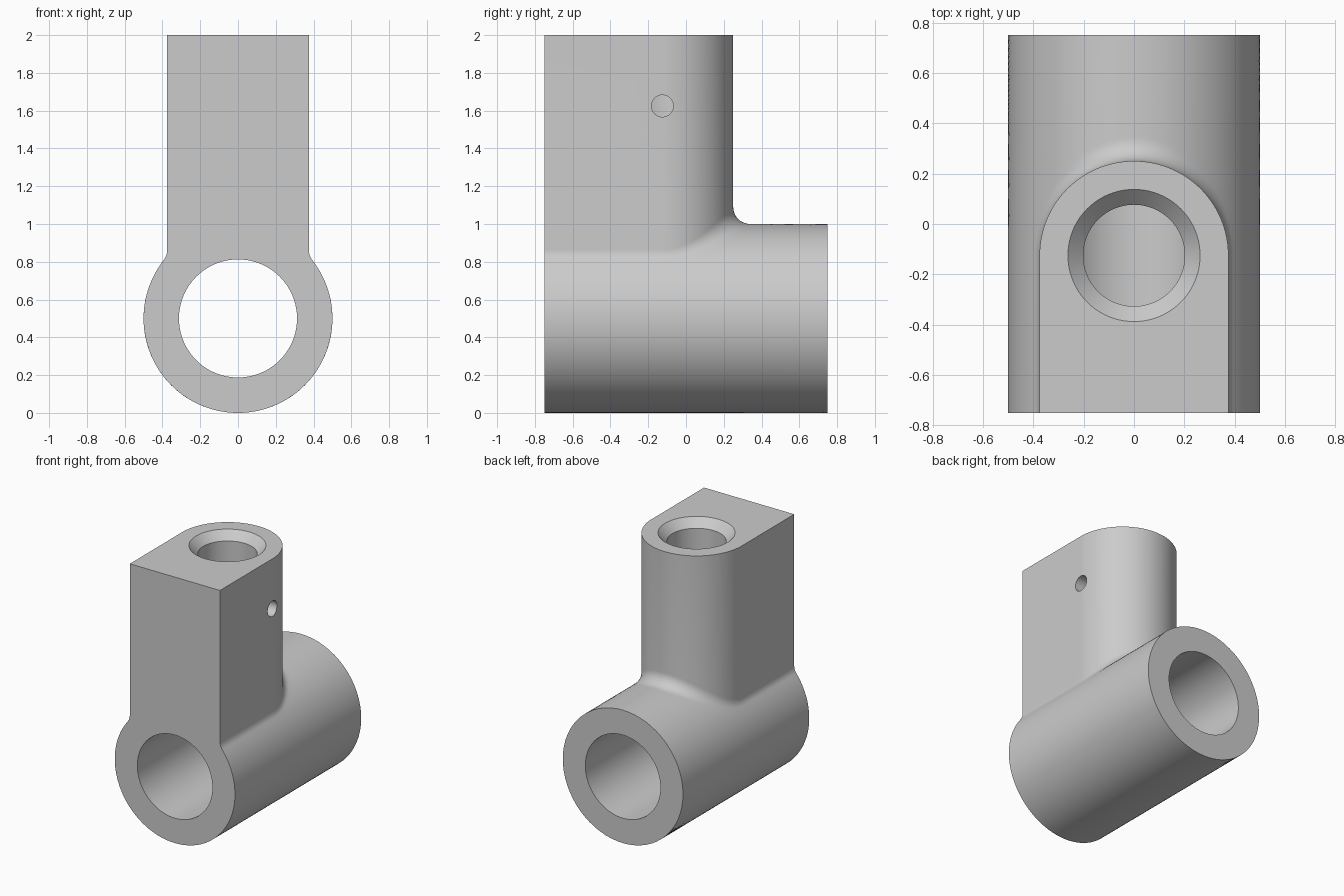
import bpy, bmesh
from math import pi, sin, cos, atan2, sqrt
from mathutils import Vector, Matrix

if "Cube" in bpy.data.objects:
    bpy.data.objects.remove(bpy.data.objects["Cube"])

R, HALF, AXIS_Z = 0.5, 0.75, 0.5          # horizontal sleeve
POST_R, POST_Y, TOP = 0.375, -0.125, 2.0  # upright post with a round back
FILLET = 0.09
ARC, FILLET_STEPS, WRAP_STEPS = 128, 10, 40


def finish(name, bm):
    bmesh.ops.remove_doubles(bm, verts=bm.verts, dist=1e-5)
    bmesh.ops.recalc_face_normals(bm, faces=bm.faces)
    mesh = bpy.data.meshes.new(name)
    bm.to_mesh(mesh)
    bm.free()
    obj = bpy.data.objects.new(name, mesh)
    bpy.context.collection.objects.link(obj)
    return obj


def revolve(name, profile, matrix=Matrix(), n=96):
    """Closed solid from (radius, height) pairs turned about local z."""
    bm = bmesh.new()
    rings = [[bm.verts.new(matrix @ Vector((r * cos(2 * pi * i / n), r * sin(2 * pi * i / n), h)))
              for i in range(n)] for r, h in profile]
    for a, b in zip(rings, rings[1:]):
        for i in range(n):
            j = (i + 1) % n
            bm.faces.new((a[i], a[j], b[j], b[i]))
    bm.faces.new(rings[0])
    bm.faces.new(rings[-1])
    return finish(name, bm)


def column(px, py, nx, ny, end_angle, end_y):
    """Points from the post top, down the wall, round the fillet and over the sleeve."""
    cx, cy = px + FILLET * nx, py + FILLET * ny
    h = sqrt((R + FILLET) ** 2 - cx * cx)
    centre = Vector((cx, cy, AXIS_Z + h))
    to_post = Vector((-nx, -ny, 0))
    to_sleeve = Vector((-cx, 0, -h)).normalized()
    pts = [Vector((px, py, TOP))]
    pts += [centre + FILLET * to_post.slerp(to_sleeve, i / FILLET_STEPS)
            for i in range(FILLET_STEPS + 1)]
    start = atan2(cx, h)
    for i in range(1, WRAP_STEPS + 1):
        t = i / WRAP_STEPS
        a, y = start + (end_angle - start) * t, cy + (end_y - cy) * t
        pts.append(Vector((R * sin(a), y, AXIS_Z + R * cos(a))))
    return pts


# Outer skin: columns run from the right front edge round the back to the left front
columns = [column(POST_R, -HALF, 1, 0, pi, -HALF)]
for i in range(ARC + 1):
    f = i / ARC
    side = 1 if f <= 0.5 else -1
    g = min(f, 1 - f) * 4                  # 0 at the side, 1 at the corner, 2 at the back
    nx, ny = cos(pi * f), sin(pi * f)
    end_angle = side * pi * min(1, 2 - g)
    end_y = POST_Y + (HALF - POST_Y) * min(1, g)
    columns.append(column(POST_R * nx, POST_Y + POST_R * ny, nx, ny, end_angle, end_y))
columns.append(column(-POST_R, -HALF, -1, 0, -pi, -HALF))

bm = bmesh.new()
cols = [[bm.verts.new(p) for p in c] for c in columns]
for a, b in zip(cols, cols[1:]):
    for k in range(len(a) - 1):
        bm.faces.new((a[k], a[k + 1], b[k + 1], b[k]))
bm.faces.new([c[0] for c in cols])                                    # post top
bm.faces.new(cols[0] + cols[-1][::-1])                                # front face
bm.faces.new([c[-1] for c in cols[1 + ARC // 4: 2 + 3 * ARC // 4]])   # back face
body = finish("tee_bracket", bm)

# Holes: sleeve bore, countersunk post bore, one-sided pin hole
cutters = [
    revolve("sleeve_bore", [(0.3125, -1), (0.3125, 1)],
            Matrix.Translation((0, 0, AXIS_Z)) @ Matrix.Rotation(pi / 2, 4, 'X'), 128),
    revolve("post_bore", [(0.2015, 0.5), (0.2015, 1.939), (0.3625, 2.1)],
            Matrix.Translation((0, POST_Y, 0))),
    revolve("pin_hole", [(0.058, 0), (0.058, 0.5)],
            Matrix.Translation((0, POST_Y, 1.625)) @ Matrix.Rotation(pi / 2, 4, 'Y'), 48),
]
bpy.context.view_layer.objects.active = body
body.select_set(True)
for c in cutters:
    c.hide_render = True
    mod = body.modifiers.new(c.name, 'BOOLEAN')
    mod.operation, mod.solver, mod.object = 'DIFFERENCE', 'EXACT', c
    bpy.ops.object.modifier_apply(modifier=mod.name)
for c in cutters:
    bpy.data.objects.remove(c)
bpy.ops.object.shade_smooth_by_angle(angle=pi / 6)
